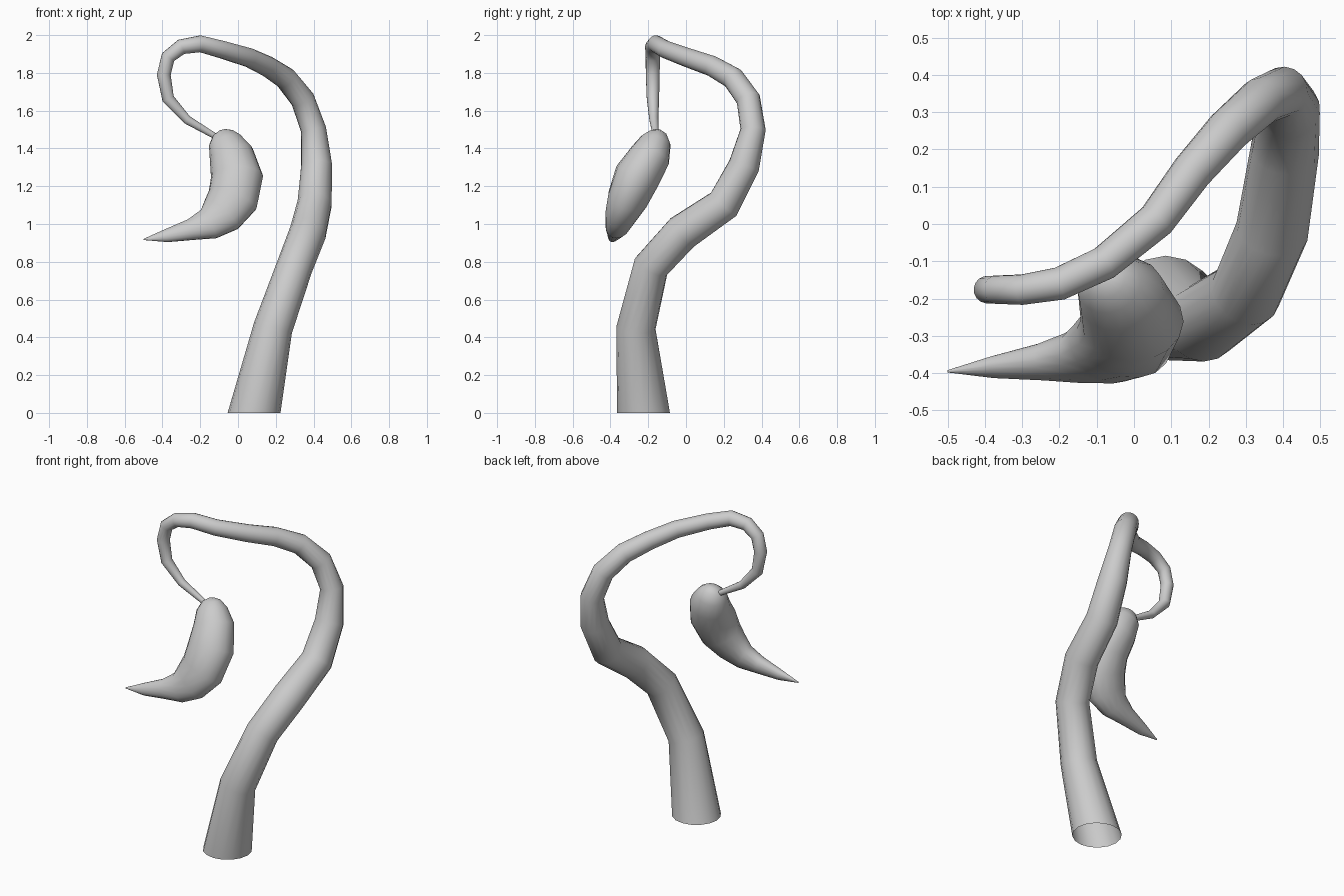
import bpy, bmesh, math
from mathutils import Vector

if "Cube" in bpy.data.objects:
    bpy.data.objects.remove(bpy.data.objects["Cube"])


def sweep(name, stations, side, n=16, first=None, cap_start=False):
    """Skin elliptical rings (x, y, z, in-plane radius, side radius) along a path."""
    pts = [Vector(s[:3]) for s in stations]
    bm = bmesh.new()
    v = Vector(side)
    rings = []
    for i, (p, s) in enumerate(zip(pts, stations)):
        t = Vector((0, 0, 0))
        if i > 0:
            t += (p - pts[i - 1]).normalized()
        if i < len(pts) - 1:
            t += (pts[i + 1] - p).normalized()
        if i == 0 and first:
            t = Vector(first)
        t.normalize()
        v = (v - t * v.dot(t)).normalized()
        u = v.cross(t)
        ring = []
        for k in range(n):
            a = 2 * math.pi * k / n
            ring.append(bm.verts.new(p + u * s[3] * math.cos(a) + v * s[4] * math.sin(a)))
        rings.append(ring)
    for a, b in zip(rings, rings[1:]):
        for k in range(n):
            j = (k + 1) % n
            bm.faces.new((a[k], a[j], b[j], b[k]))
    if cap_start:
        bm.faces.new(rings[0])
    bm.faces.new(rings[-1])
    bmesh.ops.recalc_face_normals(bm, faces=bm.faces)
    me = bpy.data.meshes.new(name)
    bm.to_mesh(me)
    bm.free()
    ob = bpy.data.objects.new(name, me)
    bpy.context.collection.objects.link(ob)
    bpy.context.view_layer.objects.active = ob
    ob.select_set(True)
    bpy.ops.object.shade_smooth_by_angle(angle=math.radians(60))
    ob.select_set(False)
    return ob


# curling stem, open at the foot: x, y, z, radius
stem = [
    (.085, -.225, 0, .14), (.185, -.265, .45, .104), (.30, -.185, .775, .096),
    (.37, -.02, .955, .098), (.405, .20, 1.105, .092), (.416, .308, 1.31, .083),
    (.40, .355, 1.50, .067), (.342, .33, 1.66, .064), (.252, .25, 1.772, .060),
    (.155, .14, 1.835, .055), (.06, .01, 1.88, .051), (-.08, -.105, 1.922, .047),
    (-.20, -.16, 1.954, .045), (-.30, -.176, 1.938, .041), (-.37, -.176, 1.884, .038),
    (-.393, -.176, 1.79, .037), (-.37, -.175, 1.663, .033), (-.27, -.17, 1.552, .024),
    (-.13, -.16, 1.47, .016), (-.09, -.155, 1.445, .014),
]
sweep("stem", [(x, y, z, r, r) for x, y, z, r in stem], (0, 1, 0), first=(0, 0, 1))

# hanging hooked bud: x, y, z, in-plane radius, thickness radius
bud = [
    (-.082, -.148, 1.498, .018, .015), (-.078, -.150, 1.482, .056, .048),
    (-.068, -.160, 1.44, .090, .082), (-.035, -.188, 1.365, .119, .108),
    (-.005, -.260, 1.25, .138, .122), (-.028, -.310, 1.13, .137, .108),
    (-.085, -.340, 1.055, .122, .086), (-.155, -.358, 1.00, .089, .066),
    (-.25, -.370, .97, .058, .048), (-.38, -.384, .938, .036, .028),
    (-.50, -.395, .918, .003, .003),
]
sweep("bud", bud, (0, .92, -.4), cap_start=True)
